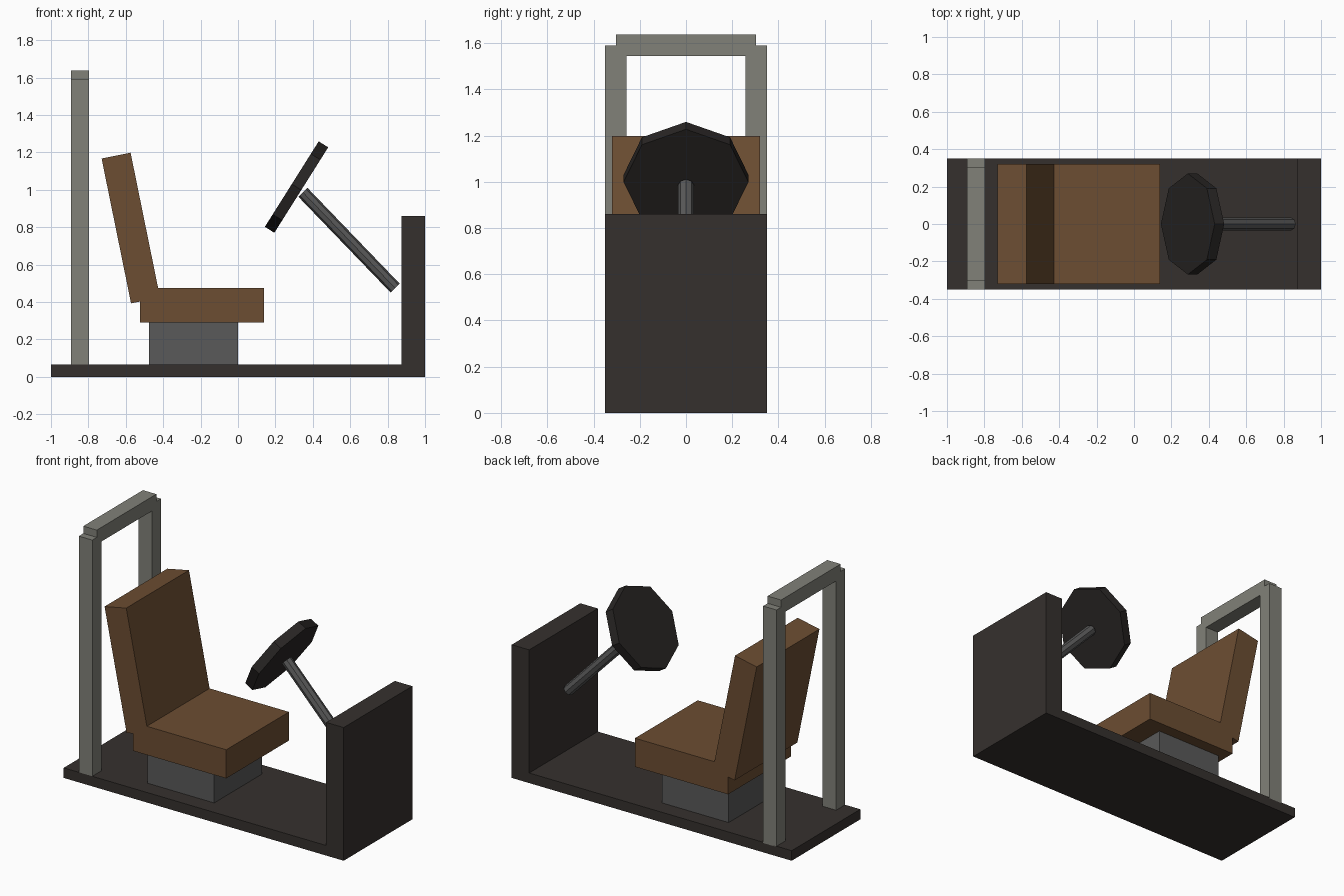
import bpy, bmesh, math
from mathutils import Matrix, Vector

if "Cube" in bpy.data.objects:
    bpy.data.objects.remove(bpy.data.objects["Cube"])


def material(name, rgb):
    m = bpy.data.materials.new(name)
    m.diffuse_color = (*rgb, 1)
    m.use_nodes = True
    m.node_tree.nodes["Principled BSDF"].inputs["Base Color"].default_value = m.diffuse_color
    return m


DARK = material("dark_panel", (0.036, 0.030, 0.027))
BLACK = material("wheel_black", (0.022, 0.019, 0.018))
BROWN = material("brown_leather", (0.15, 0.075, 0.032))
GREY = material("frame_grey", (0.22, 0.22, 0.19))
STEEL = material("steel_grey", (0.10, 0.10, 0.10))


def finish(name, bm, mat):
    bmesh.ops.recalc_face_normals(bm, faces=bm.faces[:])
    me = bpy.data.meshes.new(name)
    bm.to_mesh(me)
    bm.free()
    me.materials.append(mat)
    ob = bpy.data.objects.new(name, me)
    bpy.context.collection.objects.link(ob)
    return ob


def box(name, x, y, z, mat, tilt=0):
    """Box from (min, max) ranges, tilted about its centre around y."""
    bm = bmesh.new()
    bmesh.ops.create_cube(bm, size=1)
    bm.transform(Matrix.Diagonal((x[1] - x[0], y[1] - y[0], z[1] - z[0], 1)))
    ob = finish(name, bm, mat)
    ob.location = (sum(x) / 2, sum(y) / 2, sum(z) / 2)
    ob.rotation_euler.y = math.radians(tilt)
    return ob


def rod(name, a, b, radius, mat):
    """Eight-sided cylinder between two points in the xz plane."""
    a, b = Vector(a), Vector(b)
    d = b - a
    bm = bmesh.new()
    bmesh.ops.create_cone(bm, cap_ends=True, segments=8, radius1=radius,
                          radius2=radius, depth=d.length)
    ob = finish(name, bm, mat)
    ob.location = (a + b) / 2
    ob.rotation_euler.y = math.atan2(d.x, d.z)
    return ob


# Floor and front panel
box("floor", (-1, 1), (-0.35, 0.35), (0, 0.065), DARK)
box("front_panel", (0.875, 1), (-0.35, 0.35), (0, 0.86), DARK)

# Seat with pedestal and reclined backrest
box("seat_pedestal", (-0.475, 0), (-0.243, 0.243), (0.06, 0.30), STEEL)
box("seat_cushion", (-0.525, 0.14), (-0.32, 0.32), (0.29, 0.475), BROWN)
box("seat_back", (-0.652, -0.494), (-0.32, 0.32), (0.401, 1.191), BROWN, tilt=-11.5)

# Roll hoop behind the seat
for side, label in ((-1, "right"), (1, "left")):
    ys = sorted((side * 0.258, side * 0.35))
    box(f"hoop_post_{label}", (-0.892, -0.796), ys, (0.06, 1.59), GREY)
box("hoop_crossbar", (-0.892, -0.796), (-0.304, 0.304), (1.545, 1.637), GREY)

# Steering column and wheel
rod("steering_column", (0.347, 0, 0.987), (0.84, 0, 0.475), 0.034, STEEL)
centre, axis = Vector((0.313, 0, 1.015)), Vector((0.846, 0, -0.533))
rod("steering_wheel", centre - axis * 0.03, centre + axis * 0.03, 0.27, BLACK)
